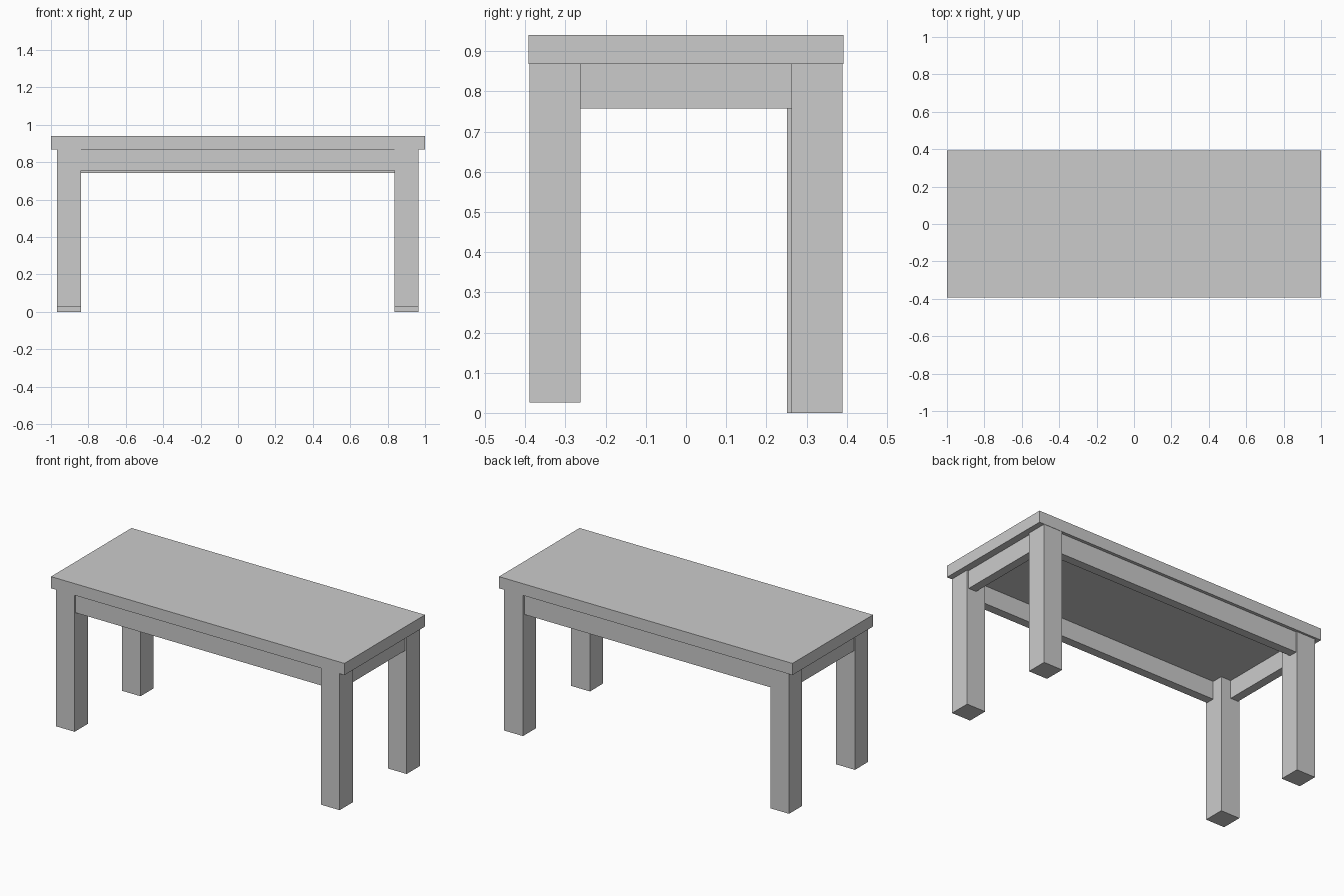
import bpy
import bmesh
from mathutils import Vector

if "Cube" in bpy.data.objects:
    bpy.data.objects.remove(bpy.data.objects["Cube"])


def box(name, lo, hi):
    """Add a box spanning two opposite corners."""
    lo, hi = Vector(lo), Vector(hi)
    bm = bmesh.new()
    bmesh.ops.create_cube(bm, size=1)
    bmesh.ops.scale(bm, vec=hi - lo, verts=bm.verts)
    bmesh.ops.translate(bm, vec=(lo + hi) / 2, verts=bm.verts)
    mesh = bpy.data.meshes.new(name)
    bm.to_mesh(mesh)
    bm.free()
    obj = bpy.data.objects.new(name, mesh)
    bpy.context.collection.objects.link(obj)
    return obj


UNDER = 0.868   # underside of the top
LEG = 0.128     # leg width
RAIL = 0.053    # apron thickness

# Table top
box("table_top", (-1, -0.392, UNDER), (1, 0.392, 0.94))

# Legs: the front pair ends slightly higher than the back pair
for name, x, y, foot in (
    ("front_left_leg", -0.968, -0.39, 0.026),
    ("front_right_leg", 0.838, -0.39, 0.026),
    ("back_left_leg", -0.968, 0.251, 0),
    ("back_right_leg", 0.838, 0.262, 0),
):
    box(name, (x, y, foot), (x + LEG, y + LEG, UNDER))

# Long aprons between the legs
box("front_apron", (-0.84, -0.383, 0.757), (0.838, -0.383 + RAIL, UNDER))
box("back_apron", (-0.84, 0.373 - RAIL, 0.742), (0.838, 0.373, UNDER))

# Short aprons at the ends
box("left_apron", (-0.96, -0.262, 0.757), (-0.96 + RAIL, 0.251, UNDER))
box("right_apron", (0.955 - RAIL, -0.262, 0.757), (0.955, 0.262, UNDER))
